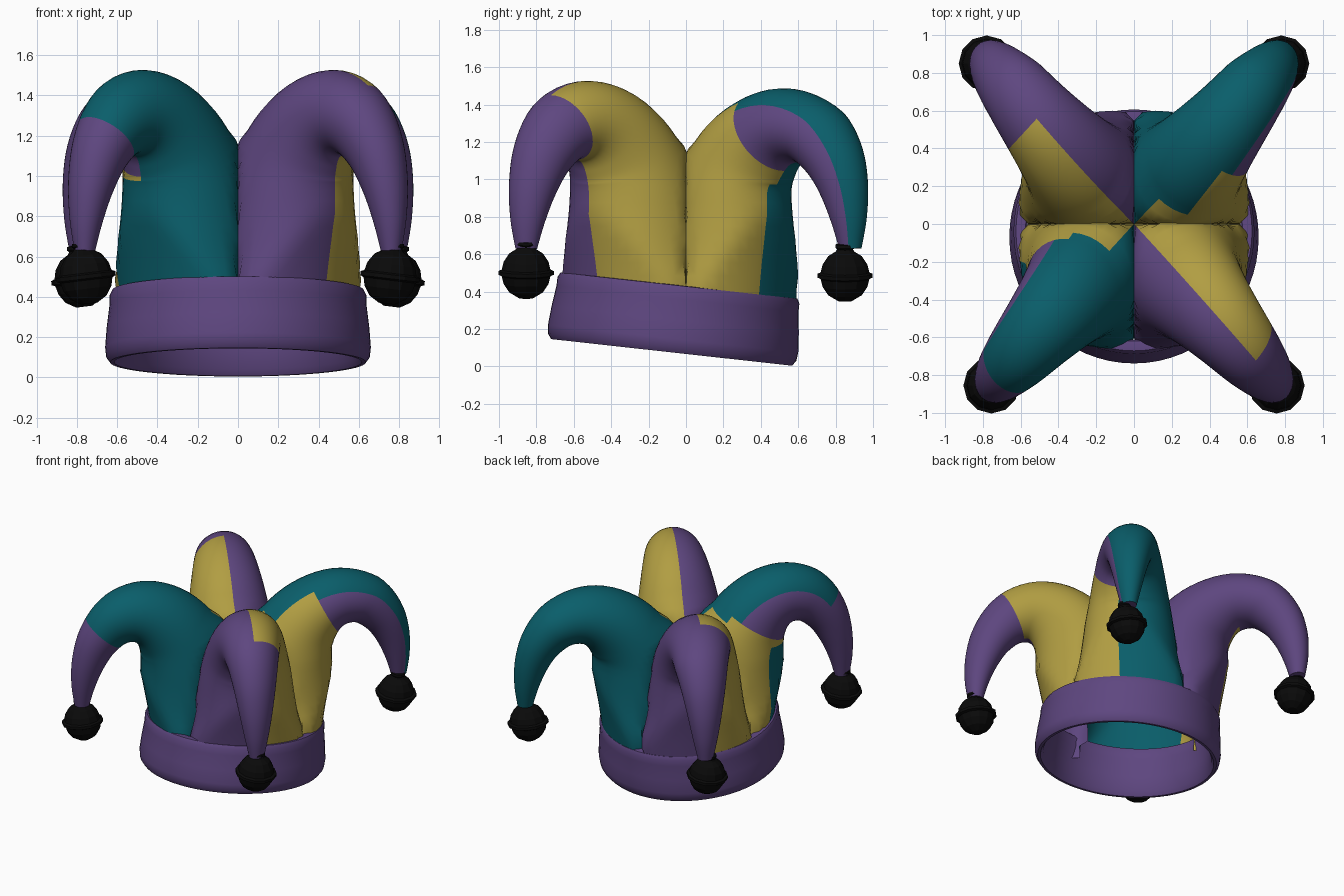
import bpy, bmesh, math
from mathutils import Matrix, Vector

if "Cube" in bpy.data.objects:
    bpy.data.objects.remove(bpy.data.objects["Cube"])


def material(name, rgb):
    m = bpy.data.materials.new(name)
    m.diffuse_color = (*rgb, 1)
    m.use_nodes = True
    m.node_tree.nodes["Principled BSDF"].inputs["Base Color"].default_value = m.diffuse_color
    return m


PURPLE, TEAL, YELLOW = 0, 1, 2
cloth = [material("purple", (.112, .062, .215)),
         material("teal", (.003, .112, .145)),
         material("yellow", (.440, .340, .055))]
black = material("black", (.003, .003, .003))


def finish(name, bm, mats, smooth=True):
    bmesh.ops.recalc_face_normals(bm, faces=bm.faces)
    me = bpy.data.meshes.new(name)
    bm.to_mesh(me)
    bm.free()
    for m in mats:
        me.materials.append(m)
    ob = bpy.data.objects.new(name, me)
    bpy.context.collection.objects.link(ob)
    if smooth:
        bpy.ops.object.select_all(action='DESELECT')
        ob.select_set(True)
        bpy.context.view_layer.objects.active = ob
        bpy.ops.object.shade_smooth_by_angle(angle=math.radians(50))
    return ob


def lathe(name, profile, n, matrix, mats, closed, smooth):
    bm = bmesh.new()
    rings = [[bm.verts.new(matrix @ Vector((r * math.cos(2 * math.pi * j / n),
                                            r * math.sin(2 * math.pi * j / n), h)))
              for j in range(n)] for r, h in profile]
    pairs = list(zip(rings, rings[1:]))
    if closed:
        pairs.append((rings[-1], rings[0]))
    for a, b in pairs:
        for j in range(n):
            k = (j + 1) % n
            bm.faces.new((a[j], a[k], b[k], b[j]))
    if not closed:
        bm.faces.new(rings[0])
        bm.faces.new(rings[-1])
    return finish(name, bm, mats, smooth)


# Rolled brim band, tipped down at the back
band = [(.635, .008), (.655, .035), (.66, .08), (.652, .18), (.638, .29), (.638, .335),
        (.625, .36), (.605, .362), (.575, .36), (.565, .345), (.57, .28),
        (.58, .15), (.595, .04), (.615, .008)]
tilt = Matrix.Translation((0, -.078, .067)) @ Matrix.Rotation(-.11, 4, 'X') @ Matrix.Diagonal((1, 1.02, 1.02, 1))
lathe("brim_band", band, 64, tilt, [cloth[PURPLE]], True, True)

# Horn path: radius from axis, height, lean in degrees, tube radius, limit of the quarter-disc base
PATH = [(.33, .32, 0, .44, .60), (.34, .62, 0, .365, .645), (.36, .93, 0, .32, .72),
        (.44, 1.12, 28, .285, .9), (.58, 1.255, 58, .25, 2), (.745, 1.308, 90, .217, 2),
        (.91, 1.26, 123, .188, 2), (1.03, 1.12, 148, .155, 2), (1.10, .95, 163, .122, 2),
        (1.135, .78, 172, .088, 2), (1.145, .63, 178, .055, 2)]
N, STEPS = 40, 5


def sample(t):
    i = min(int(t), len(PATH) - 2)
    f = t - i
    p = [PATH[max(0, min(len(PATH) - 1, i + k))] for k in (-1, 0, 1, 2)]
    return [.5 * (2 * b + (c - a) * f + (2 * a - 5 * b + 4 * c - d) * f * f
                  + (3 * b - a - 3 * c + d) * f ** 3) for a, b, c, d in zip(*p)]


def reach(phi, c, R, rad, w):
    # Round tube, trimmed by the two quarter planes and the base circle
    s, co = math.sin(phi), math.cos(phi)
    d = rad + max(0, c - rad) * max(0, -co) ** 4 * (1 - w)
    d = min(d, -c * co + math.sqrt(max(0, R * R - c * c * s * s)))
    for q in (s - co, -s - co):
        if q > 1e-6:
            d = min(d, c / q + (.2 * max(0, w - .5)))
    return d


def horn(name, sx, sy, main, yellow_end, main_end, base_angle, ridge, x_scale, y_scales, drop):
    bm = bmesh.new()
    count = (len(PATH) - 1) * STEPS

    def ring(t):
        c, z, lean, rad, R = sample(t)
        if t < 2.001:
            lean = 0
        a, w = math.radians(max(0, lean)), max(0, min(1, t - 2))
        g = max(0, min(1, (t - 2) / 4))
        kx = 1 + (x_scale - 1) * g
        ky = y_scales[0] + (y_scales[1] - y_scales[0]) * g
        out = []
        for j in range(N):
            phi = 2 * math.pi * j / N
            d = reach(phi, c, R, rad, w)
            u, v = c + d * math.cos(phi) * math.cos(a), d * math.sin(phi)
            h = z - d * math.cos(phi) * math.sin(a)
            h -= drop * max(0, min(1, (h - .95) / .5))
            out.append(bm.verts.new((sx * kx * (u + v) * .7071, sy * ky * (u - v) * .7071, h)))
        return out

    def colour(t, phi):
        s, c = math.sin(phi), math.cos(phi)
        side = phi < math.pi and (t > 2.5 or phi > base_angle)
        if t > 3 and c < ridge - (.25 if t < yellow_end else 0):
            side = False
        if side:
            return YELLOW if t < yellow_end else PURPLE
        return main if t < main_end else PURPLE

    rings = [ring(i / STEPS) for i in range(count + 1)]
    for i in range(count):
        for j in range(N):
            k = (j + 1) % N
            quad = (rings[i][j], rings[i][k], rings[i + 1][k], rings[i + 1][j])
            # Hollow inside: leave out the dividing walls
            if i < 2 * STEPS and any(all(abs(q.co[x]) < 2e-4 for q in quad) for x in (0, 1)):
                continue
            f = bm.faces.new(quad)
            f.material_index = colour((i + .5) / STEPS, 2 * math.pi * (j + .5) / N)
    f = bm.faces.new(rings[-1])
    f.material_index = PURPLE
    finish(name, bm, cloth)


FRONT, BACK = (1.08, 1.055), (.98, 1.085)
horn("horn_front_left", -1, -1, TEAL, 3.2, 6.6, .9, -.5, .94, FRONT, 0)
horn("horn_front_right", 1, -1, PURPLE, 5.8, 99, 0, -2, .94, FRONT, 0)
horn("horn_back_right", 1, 1, TEAL, 4.3, 99, .1, -.6, .97, BACK, .04)
horn("horn_back_left", -1, 1, PURPLE, 5.1, 99, 0, -2, .97, BACK, .04)

# Faceted bells with a rim round the middle and a small collar
bell = [(.04, -.135), (.09, -.105), (.12, -.06), (.13, -.018), (.148, -.01), (.148, .01),
        (.13, .018), (.12, .06), (.09, .105), (.05, .13), (.042, .142), (.052, .152), (.05, .168), (.03, .172)]
for name, x, y, z in (("front_left", -.755, -.855, .50), ("front_right", .755, -.855, .50),
                      ("back_right", .78, .85, .485), ("back_left", -.78, .85, .485)):
    m = Matrix.Translation((x, y, z)) @ Matrix.Rotation(.12 if x > 0 else -.12, 4, 'Y')
    lathe("bell_" + name, bell, 12, m, [black], False, False)
